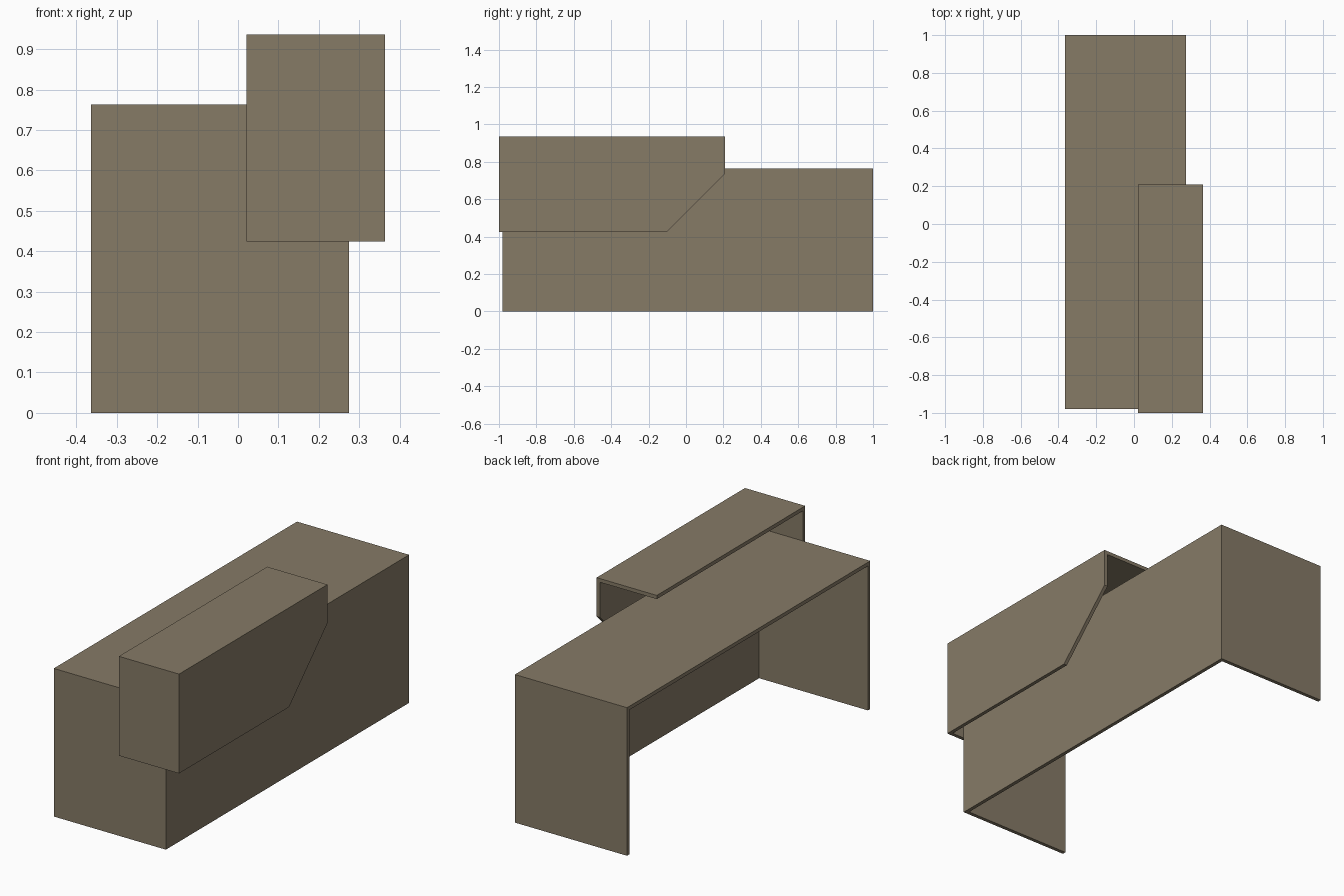
import bpy
import bmesh

if "Cube" in bpy.data.objects:
    bpy.data.objects.remove(bpy.data.objects["Cube"])

THICKNESS = 0.019

laminate = bpy.data.materials.new("taupe_laminate")
laminate.diffuse_color = (0.24, 0.197, 0.134, 1.0)
laminate.use_nodes = True
laminate.node_tree.nodes["Principled BSDF"].inputs["Base Color"].default_value = laminate.diffuse_color


def panel_shell(name, x_open, x_panel, profile, walled_edges):
    """Upright panel with a (y, z) outline at x_panel; the listed outline
    edges carry panels back to x_open. Thickened inwards, mitred corners."""
    bm = bmesh.new()
    outer = [bm.verts.new((x_panel, y, z)) for y, z in profile]
    bm.faces.new(outer)
    inner = {}
    n = len(profile)
    for i in walled_edges:
        j = (i + 1) % n
        for k in (i, j):
            if k not in inner:
                inner[k] = bm.verts.new((x_open, *profile[k]))
        bm.faces.new((outer[j], outer[i], inner[i], inner[j]))
    mesh = bpy.data.meshes.new(name)
    bm.to_mesh(mesh)
    bm.free()
    mesh.materials.append(laminate)
    obj = bpy.data.objects.new(name, mesh)
    bpy.context.collection.objects.link(obj)
    solid = obj.modifiers.new("thickness", "SOLIDIFY")
    solid.thickness = THICKNESS
    solid.offset = -1
    solid.use_even_offset = True
    return obj


# Desk body: tall front panel, two ends and a worktop, open on the sitter's side
panel_shell("desk_body", -0.364, 0.275,
            [(-0.98, 0), (1.0, 0), (1.0, 0.763), (-0.98, 0.763)],
            (1, 2, 3))

# Raised counter: cut-corner panel, top and one end, overlapping the desk
panel_shell("raised_counter", 0.021, 0.364,
            [(-1.0, 0.424), (-0.104, 0.424), (0.208, 0.736),
             (0.208, 0.936), (-1.0, 0.936)],
            (3, 4))
